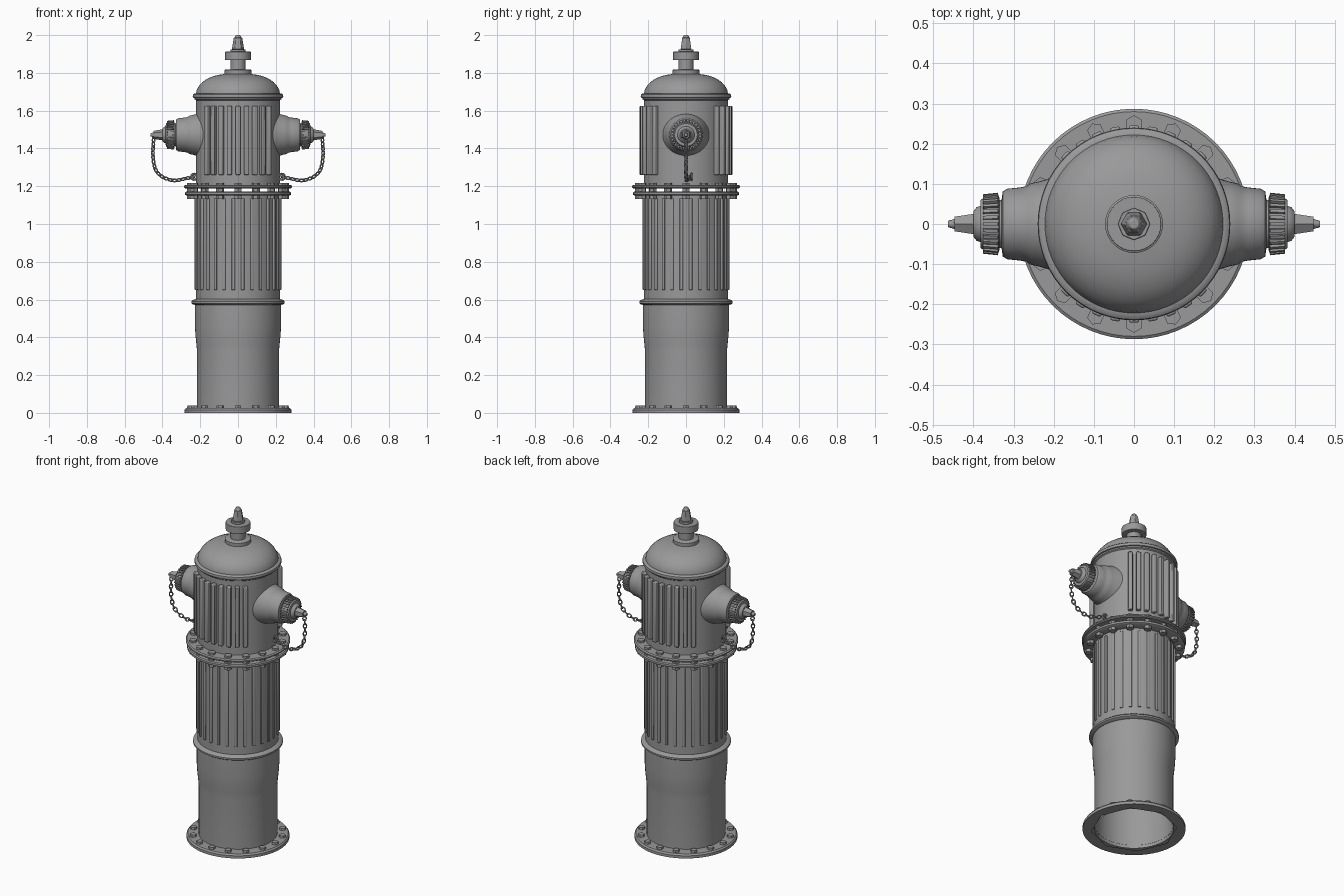
import bpy, bmesh
from math import sin, cos, pi, radians
from mathutils import Matrix, Vector

if "Cube" in bpy.data.objects:
    bpy.data.objects.remove(bpy.data.objects["Cube"])

I = Matrix.Identity(4)
iron = bpy.data.materials.new("dark_iron")
iron.diffuse_color = (0.32, 0.32, 0.32, 1)
iron.use_nodes = True
iron.node_tree.nodes["Principled BSDF"].inputs["Base Color"].default_value = iron.diffuse_color


def lathe(bm, profile, n=64, m=I, loop=False, poly=()):
    """Spin (radius, height) points about z; rings listed in poly become octagons."""
    rings = []
    for k, (r, z) in enumerate(profile):
        ring = []
        for i in range(n):
            a = 2 * pi * i / n
            q = r * cos(pi / 8) / cos(a % (pi / 4) - pi / 8) if k in poly else r
            ring.append(bm.verts.new(m @ Vector((q * cos(a), q * sin(a), z))))
        rings.append(ring)
    pairs = list(zip(rings, rings[1:])) + ([(rings[-1], rings[0])] if loop else [])
    for a, b in pairs:
        for i in range(n):
            j = (i + 1) % n
            bm.faces.new((a[i], a[j], b[j], b[i]))
    return rings


def prism(bm, r1, r2, z1, z2, n, m=I):
    rings = lathe(bm, [(r1, z1), (r2, z2)], n, m)
    bm.faces.new(rings[0][::-1])
    bm.faces.new(rings[1])


def box(bm, size, m):
    bmesh.ops.create_cube(bm, size=1, matrix=m @ Matrix.Diagonal((*size, 1)))


def finish(name, bm, smooth=True, bevel=0):
    bmesh.ops.recalc_face_normals(bm, faces=bm.faces)
    me = bpy.data.meshes.new(name)
    bm.to_mesh(me)
    bm.free()
    me.materials.append(iron)
    ob = bpy.data.objects.new(name, me)
    bpy.context.collection.objects.link(ob)
    if bevel:
        mod = ob.modifiers.new("bevel", 'BEVEL')
        mod.width, mod.segments = bevel, 2
    if smooth:
        bpy.ops.object.select_all(action='DESELECT')
        ob.select_set(True)
        bpy.context.view_layer.objects.active = ob
        bpy.ops.object.shade_smooth_by_angle(angle=radians(35))
    return ob


def turned(name, profile, **kw):
    bm = bmesh.new()
    lathe(bm, profile, **kw)
    return finish(name, bm)


def rot(a):
    return Matrix.Rotation(a, 4, 'Z')


def tr(x, y, z):
    return Matrix.Translation((x, y, z))


# base flange with an octagonal opening underneath
turned("base_flange", [(0.236, 0), (0.283, 0), (0.283, 0.016), (0.276, 0.025), (0.216, 0.025)], poly=(0,))

# lower barrel: straight foot, flare, ring, fluted section
turned("lower_barrel", [(0.217, 0.005), (0.217, 0.33), (0.22, 0.36), (0.225, 0.41), (0.228, 0.46),
                        (0.228, 0.572), (0.238, 0.574), (0.247, 0.58), (0.247, 0.59), (0.238, 0.598),
                        (0.223, 0.602), (0.223, 1.15)])

# paired flanges with a narrow gap between them
turned("lower_joint_flange", [(0.2, 1.15), (0.272, 1.15), (0.28, 1.155), (0.28, 1.167), (0.274, 1.172),
                              (0.2, 1.172)], loop=True)
turned("upper_joint_flange", [(0.2, 1.189), (0.28, 1.189), (0.287, 1.194), (0.287, 1.201), (0.28, 1.206),
                              (0.2, 1.206)], loop=True)

# upper barrel and bonnet ring
turned("upper_barrel", [(0.222, 1.2), (0.222, 1.655), (0.229, 1.66), (0.231, 1.667), (0.238, 1.669),
                        (0.24, 1.677), (0.238, 1.685), (0.23, 1.691), (0.222, 1.692)])

# domed bonnet with its stem
turned("bonnet", [(0.222, 1.692), (0.219, 1.708), (0.208, 1.729), (0.19, 1.75), (0.165, 1.768),
                  (0.135, 1.781), (0.105, 1.789), (0.072, 1.794), (0.072, 1.814), (0.066, 1.818),
                  (0.04, 1.818), (0.04, 1.87)])

# operating nut on top
bm = bmesh.new()
prism(bm, 0.068, 0.068, 1.868, 1.912, 32)
prism(bm, 0.04, 0.04, 1.912, 1.925, 8)
prism(bm, 0.033, 0.023, 1.925, 1.985, 6)
prism(bm, 0.02, 0.012, 1.985, 2.0, 12)
finish("operating_nut", bm, bevel=0.002)

# bolt circles
bm = bmesh.new()
for i in range(16):
    m = rot(i * pi / 8) @ tr(0.25, 0, 0)
    prism(bm, 0.02, 0.018, 0.022, 0.038, 6, m)
    prism(bm, 0.021, 0.021, 1.132, 1.218, 6, m)
finish("flange_bolts", bm, smooth=False)

# ribs all round the lower barrel
bm = bmesh.new()
for i in range(28):
    box(bm, (0.02, 0.018, 0.485), rot(2 * pi * (i + 0.5) / 28) @ tr(0.22, 0, 0.8925))
finish("lower_ribs", bm, bevel=0.004)

# rib panels on the front and back of the upper barrel
bm = bmesh.new()
for side in (-1, 1):
    for i in range(-4, 5):
        box(bm, (0.032, 0.025, 0.365), rot(side * pi / 2 + i * pi / 16) @ tr(0.23, 0, 1.4425))
finish("upper_ribs", bm, bevel=0.005)

# chain path in the side plane, smoothed and resampled to even spacing
path = [Vector(p) for p in ((0.445, 0, 1.468), (0.449, 0, 1.41), (0.45, 0, 1.36), (0.437, 0, 1.29),
                            (0.40, 0, 1.25), (0.34, 0.003, 1.231), (0.28, 0.012, 1.24),
                            (0.225, 0.03, 1.252))]
fine = []
for k in range(len(path) - 1):
    a, b = path[k], path[k + 1]
    p, q = path[max(k - 1, 0)], path[min(k + 2, len(path) - 1)]
    for s in range(20):
        t = s / 20
        fine.append(0.5 * (2 * a + (b - p) * t + (2 * p - 5 * a + 4 * b - q) * t * t
                           + (3 * a - p - 3 * b + q) * t ** 3))
links, last = [], None
for p in fine:
    if last is None or (p - last).length >= 0.022:
        links.append(p)
        last = p
ring = [(0.0105 + 0.004 * cos(k * pi / 3), 0.004 * sin(k * pi / 3)) for k in range(6)]

for i, label in enumerate(("right", "left")):
    turn = rot(i * pi)
    m = turn @ tr(0, 0, 1.472) @ Matrix.Rotation(pi / 2, 4, 'Y')

    # outlet neck and collar
    turned(label + "_outlet", [(0.128, 0.17), (0.118, 0.2), (0.11, 0.222), (0.105, 0.24), (0.101, 0.258),
                               (0.094, 0.268), (0.091, 0.285), (0.088, 0.315), (0.081, 0.327), (0.06, 0.33),
                               (0.06, 0.342)], n=48, m=m)

    # knurled cap with tapered nut
    bm = bmesh.new()
    lathe(bm, [(0.055, 0.335), (0.07, 0.336), (0.068, 0.37), (0.06, 0.382), (0.045, 0.383),
               (0.042, 0.392), (0.032, 0.4), (0.02, 0.4)], 48, m)
    for k in range(28):
        box(bm, (0.012, 0.008, 0.038), m @ rot(2 * pi * k / 28) @ tr(0.07, 0, 0.357)
            @ Matrix.Rotation(radians(-6), 4, 'Y'))
    prism(bm, 0.03, 0.021, 0.395, 0.447, 6, m)
    prism(bm, 0.013, 0.008, 0.445, 0.463, 12, m)
    finish(label + "_outlet_cap", bm)

    # hanging chain of alternating oval links
    bm = bmesh.new()
    for k, p in enumerate(links):
        d = links[min(k + 1, len(links) - 1)] - links[max(k - 1, 0)]
        lm = turn @ Matrix.Translation(p) @ d.to_track_quat('X', 'Y').to_matrix().to_4x4()
        lm = lm @ Matrix.Rotation(k % 2 * pi / 2 + pi / 4, 4, 'X') @ Matrix.Diagonal((1.3, 0.9, 1, 1))
        lathe(bm, ring, 12, lm, loop=True)
    # eyelet on the barrel
    em = turn @ tr(0.232, 0.03, 1.25) @ Matrix.Rotation(pi / 2, 4, 'X') @ Matrix.Scale(1.5, 4)
    lathe(bm, ring, 12, em, loop=True)
    finish(label + "_chain", bm)
